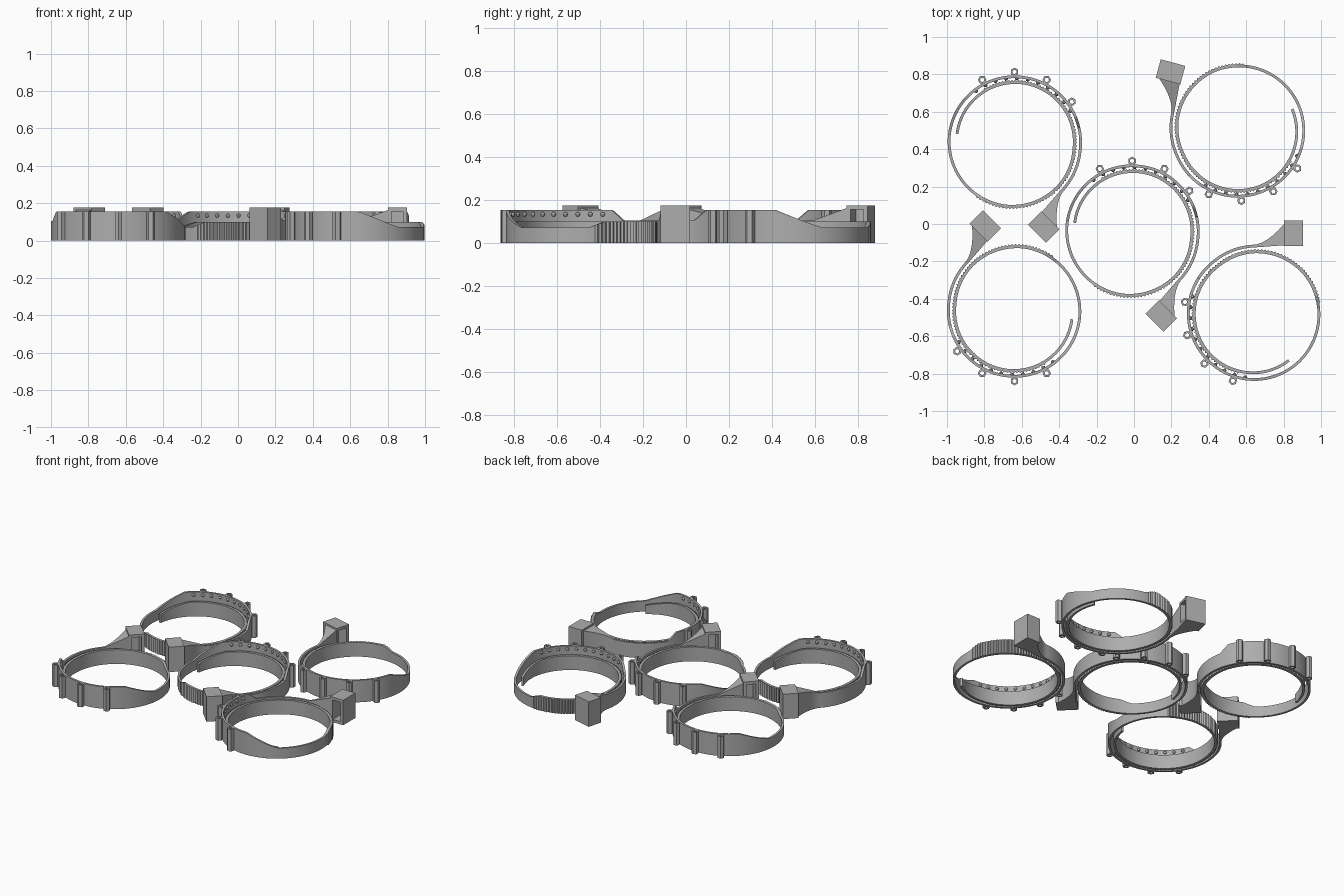
import bpy, bmesh, math
from mathutils import Matrix, Vector

cube = bpy.data.objects.get("Cube")
if cube:
    bpy.data.objects.remove(cube)

grey = bpy.data.materials.new("plain_grey")
colour = (0.42, 0.42, 0.42, 1)
grey.diffuse_color = colour
grey.use_nodes = True
grey.node_tree.nodes["Principled BSDF"].inputs["Base Color"].default_value = colour

START = 172          # angle of the strap tip; the coil runs clockwise
END = 577            # turn at which the strap becomes the tail
THICK = 0.015
RADIUS = [(0, .31), (90, .318), (180, .32), (217, .333), (270, .346),
          (360, .35), (450, .348), (540, .354), (END, .364)]
HEIGHT = [(0, .06), (40, .1), (290, .1), (302, .073), (360, .073), (371, .095),
          (396, .155), (510, .155), (520, .105), (END, .105)]


def lerp_table(table, t):
    for (a, va), (b, vb) in zip(table, table[1:]):
        if t <= b:
            return va + (vb - va) * (t - a) / (b - a)
    return table[-1][1]


def polar(r, degrees, z=0.0):
    a = math.radians(degrees)
    return Vector((r * math.cos(a), r * math.sin(a), z))


def finish(bm, name):
    bmesh.ops.recalc_face_normals(bm, faces=bm.faces)
    mesh = bpy.data.meshes.new(name)
    bm.to_mesh(mesh)
    bm.free()
    mesh.materials.append(grey)
    return mesh


def loft(bm, sections):
    """Join a row of four-cornered cross-sections into a closed solid."""
    rows = [[bm.verts.new(p) for p in s] for s in sections]
    for a, b in zip(rows, rows[1:]):
        for i in range(4):
            j = (i + 1) % 4
            bm.faces.new((a[i], a[j], b[j], b[i]))
    bm.faces.new(rows[0])
    bm.faces.new(rows[-1])


def section(inner, outer, h):
    up = Vector((0, 0, h))
    return [inner, outer, outer + up, inner + up]


# Coiled strap with ratchet teeth on the outside of its inner turn
def make_strap():
    bm = bmesh.new()
    rows = []
    steps = int(END / 1.5)
    for i in range(steps + 1):
        t = END * i / steps
        r = lerp_table(RADIUS, t)
        tooth = 0.008 if 50 < t < 298 and i % 2 else 0
        angle = START - t
        rows.append(section(polar(r - THICK / 2, angle),
                            polar(r + THICK / 2 + tooth, angle), lerp_table(HEIGHT, t)))
    loft(bm, rows)
    return finish(bm, "strap")


TAIL_TURN = Matrix.Rotation(math.radians(-135), 4, 'Z')


# Flared tail rising from the strap to the latch
def make_tail():
    bm = bmesh.new()
    rows = []
    for i in range(13):
        s = i / 12
        low = .3565 + .012 * s
        high = .3715 + .115 * s ** 1.7
        rows.append(section(Vector((.165 * s, low, 0)), Vector((.165 * s, high, 0)),
                            .105 + .06 * s))
    loft(bm, rows)
    bm.transform(TAIL_TURN)
    return finish(bm, "tail")


# Latch block with a slot facing back to the coil
def make_latch():
    bm = bmesh.new()
    bmesh.ops.create_cube(bm, size=1)
    bm.transform(Matrix.Translation((.211, .432, .088)) @ Matrix.Diagonal((.102, .136, .176, 1)))
    front = [f for f in bm.faces if f.normal.y < -.9]
    bmesh.ops.inset_region(bm, faces=front, thickness=.028)
    slot = bmesh.ops.extrude_discrete_faces(bm, faces=front)["faces"]
    bmesh.ops.translate(bm, verts=slot[0].verts, vec=(0, .1, 0))
    bm.transform(TAIL_TURN)
    return finish(bm, "latch")


# Hollow six-sided posts on the outside of the tall part
def make_posts():
    bm = bmesh.new()
    for k in range(4):
        angle = 117.5 - 27.5 * k
        centre = polar(.374, angle)
        rings = []
        for r, z in ((.023, 0), (.023, .155), (.012, .155), (.012, 0)):
            rings.append([bm.verts.new(centre + polar(r, angle + 60 * i, z)) for i in range(6)])
        for a, b in zip(rings, rings[1:] + rings[:1]):
            for i in range(6):
                j = (i + 1) % 6
                bm.faces.new((a[i], a[j], b[j], b[i]))
    return finish(bm, "posts")


# Row of small studs near the top of the tall part, facing inward
def make_studs():
    bm = bmesh.new()
    for k in range(11):
        place = Matrix.Translation(polar(.341, 127 - 9.8 * k, .134))
        bmesh.ops.create_uvsphere(bm, u_segments=10, v_segments=6, radius=.011, matrix=place)
    return finish(bm, "studs")


parts = [make_strap(), make_tail(), make_latch(), make_posts(), make_studs()]

# Five copies laid out in a quincunx: place, x, y, turn
layout = [("centre", -.01, -.037, 0), ("back_right", -.639, .439, 0),
          ("front_right", -.639, -.466, 180), ("front_left", .641, -.482, 135),
          ("back_left", .558, .498, 210)]
for place, x, y, turn in layout:
    for mesh in parts:
        obj = bpy.data.objects.new(place + "_" + mesh.name, mesh)
        obj.location = (x, y, 0)
        obj.rotation_euler.z = math.radians(turn)
        bpy.context.collection.objects.link(obj)

# Smooth the curved walls, keeping teeth and edges sharp
for mesh in parts:
    bpy.ops.object.select_all(action='DESELECT')
    obj = bpy.data.objects["centre_" + mesh.name]
    obj.select_set(True)
    bpy.context.view_layer.objects.active = obj
    bpy.ops.object.shade_smooth_by_angle(angle=math.radians(30))
